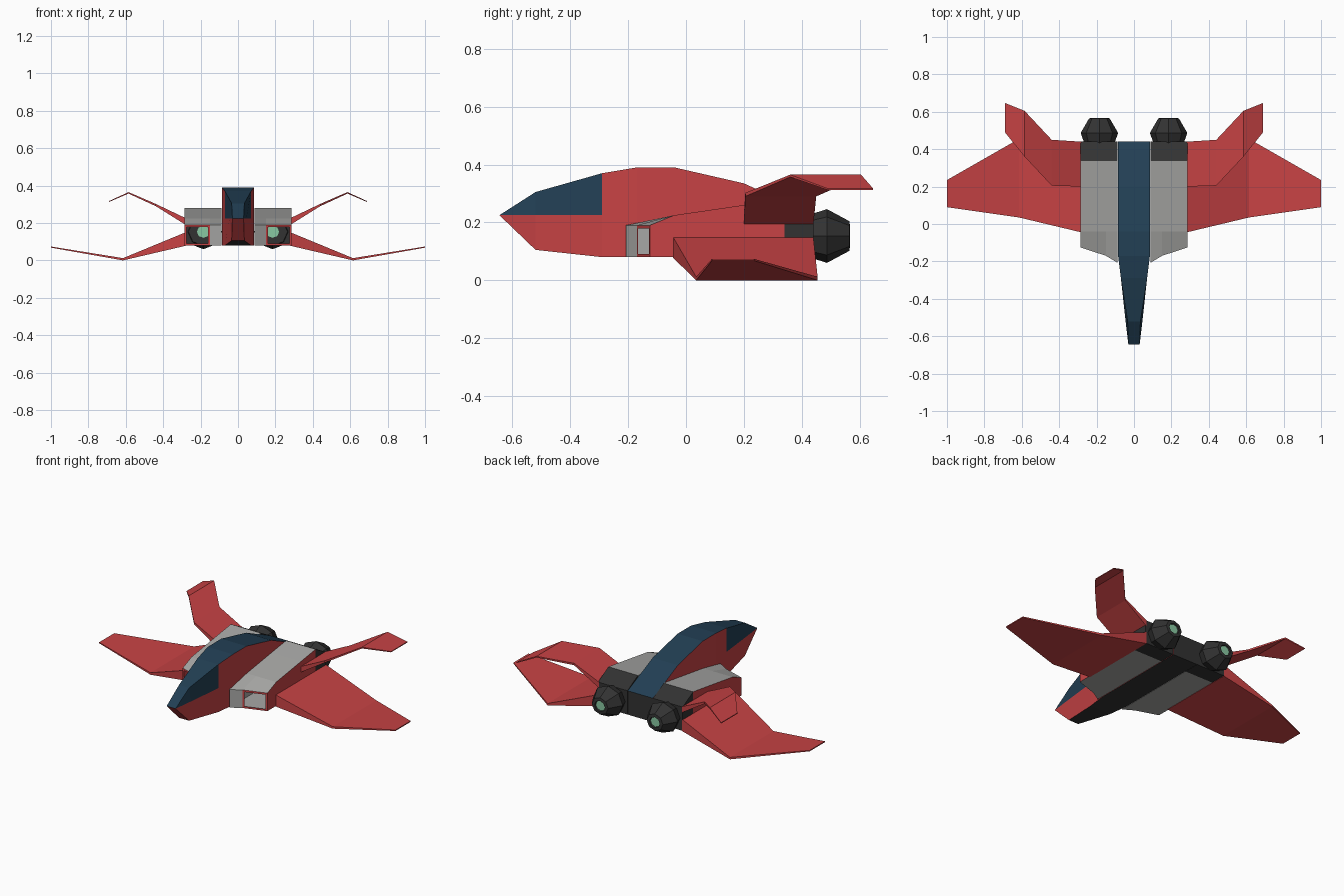
import bpy, bmesh
from math import sin, cos, tau
from mathutils import Vector

cube = bpy.data.objects.get("Cube")
if cube:
    bpy.data.objects.remove(cube, do_unlink=True)


def material(name, rgb):
    m = bpy.data.materials.new(name)
    m.use_nodes = True
    m.diffuse_color = (*rgb, 1)
    m.node_tree.nodes["Principled BSDF"].inputs["Base Color"].default_value = (*rgb, 1)
    return m


MATS = [material("red paint", (0.57, 0.055, 0.058)),
        material("grey panel", (0.39, 0.39, 0.38)),
        material("dark blue canopy", (0.016, 0.05, 0.089)),
        material("black metal", (0.032, 0.032, 0.032)),
        material("green glow", (0.25, 0.58, 0.36))]
RED, GREY, BLUE, BLACK, GREEN = range(5)


def loft(rings, cap_start=True):
    """Skin a list of equal-length point rings into a bmesh."""
    bm = bmesh.new()
    vs = [[bm.verts.new(p) for p in ring] for ring in rings]
    n = len(vs[0])
    for a, b in zip(vs, vs[1:]):
        for i in range(n):
            j = (i + 1) % n
            bm.faces.new((a[i], a[j], b[j], b[i]))
    if cap_start:
        bm.faces.new(vs[0])
    bm.faces.new(vs[-1])
    return bm, vs


def finish(name, bm, rule, mirror=True):
    """Colour faces by a rule on centre and normal, then make the object."""
    for f in bm.faces:
        f.material_index = rule(f.calc_center_median(), f.normal)
    me = bpy.data.meshes.new(name)
    bm.to_mesh(me)
    bm.free()
    for m in MATS:
        me.materials.append(m)
    ob = bpy.data.objects.new(name, me)
    bpy.context.collection.objects.link(ob)
    if mirror:
        ob.modifiers.new("Mirror", 'MIRROR')
    return ob


def tidy(bm):
    bmesh.ops.remove_doubles(bm, verts=bm.verts, dist=0.0005)
    bmesh.ops.recalc_face_normals(bm, faces=bm.faces)
    bm.normal_update()


# Fuselage: y, bottom z, belt z, top z, half width at belt, half width at top and bottom
stations = [(-.645, .225, .225, .225, .03, .03),
            (-.52, .105, .225, .305, .045, .034),
            (-.29, .08, .225, .37, .07, .07),
            (-.17, .08, .225, .39, .085, .085),
            (-.04, .08, .225, .39, .085, .085),
            (.2, .08, .225, .335, .085, .085),
            (.44, .08, .2, .225, .085, .085)]
rings = [[(-t, y, b), (t, y, b), (w, y, m), (t, y, h), (-t, y, h), (-w, y, m)]
         for y, b, m, h, w, t in stations]
bm, _ = loft(rings, cap_start=False)
tidy(bm)


def fuselage_rule(c, n):
    if n.y > 0.9 or (n.z < -0.5 and c.y > -0.5):
        return BLACK
    if n.z > 0.6 or (c.y < -0.29 and c.z > 0.225):
        return BLUE
    return RED


finish("fuselage", bm, fuselage_rule, mirror=False)

# Side nacelles: slanted open intake at the front, black tail section
rows = [((-.208, -.17, -.125), .19), ((-.04,) * 3, .225), ((.2,) * 3, .26),
        ((.34,) * 3, .28), ((.44,) * 3, .225)]
xs = (.087, .15, .286)
rings = [[(x, y, z) for x, y in zip(xs, ys)] +
         [(x, y, .08) for x, y in zip(xs[::-1], ys[::-1])] for ys, z in rows]
bm, vs = loft(rings, cap_start=False)
f = vs[0]
bm.faces.new((f[0], f[1], f[4], f[5]))
mouth = bm.faces.new((f[1], f[2], f[3], f[4]))
tidy(bm)
bmesh.ops.inset_region(bm, faces=[mouth], thickness=.016)
bmesh.ops.delete(bm, geom=[mouth], context='FACES_ONLY')
bm.normal_update()


def nacelle_rule(c, n):
    if c.y > .34:
        return BLACK
    if n.x > 0.9 or (n.y < -0.7 and c.x > .152 and c.z < .19):
        return RED
    return GREY


finish("nacelle", bm, nacelle_rule)


def octagon(y, r):
    return [(.185 + r * cos(i * tau / 8), y, .153 + .93 * r * sin(i * tau / 8))
            for i in range(8)]


# Engine nozzles with a glowing outlet, and the glow inside the intake
bm, _ = loft([octagon(*s) for s in ((.43, .08), (.487, .1), (.565, .055), (.567, .035), (.56, .032))])
tidy(bm)
finish("engine_nozzle", bm,
       lambda c, n: GREEN if n.y > .95 and (c - Vector((.185, .56, .153))).length < .01 else BLACK)
bm, _ = loft([octagon(.428, .035), octagon(.436, .035)])
tidy(bm)
finish("intake_glow", bm, lambda c, n: GREEN)


def blade(name, sections):
    """Thin wing from sections: x, front y, back y, low z, high z."""
    bm, _ = loft([[(x, a, lo), (x, a, hi), (x, b, hi), (x, b, lo)]
                  for x, a, b, lo, hi in sections])
    tidy(bm)
    finish(name, bm, lambda c, n: RED)


# Main wings dip to a knee and rise to the tip; tail fins rise then droop
blade("main_wing", [(.28, -.045, .44, .08, .152), (.615, .035, .455, .002, .014),
                    (1.0, .09, .235, .07, .076)])
blade("tail_fin", [(.28, .2, .44, .19, .226), (.44, .205, .45, .29, .302),
                   (.585, .36, .605, .357, .365), (.69, .49, .647, .312, .317)])
for ob in bpy.context.scene.objects:
    if ob.name == "main_wing":
        ob.location.z = -.002
